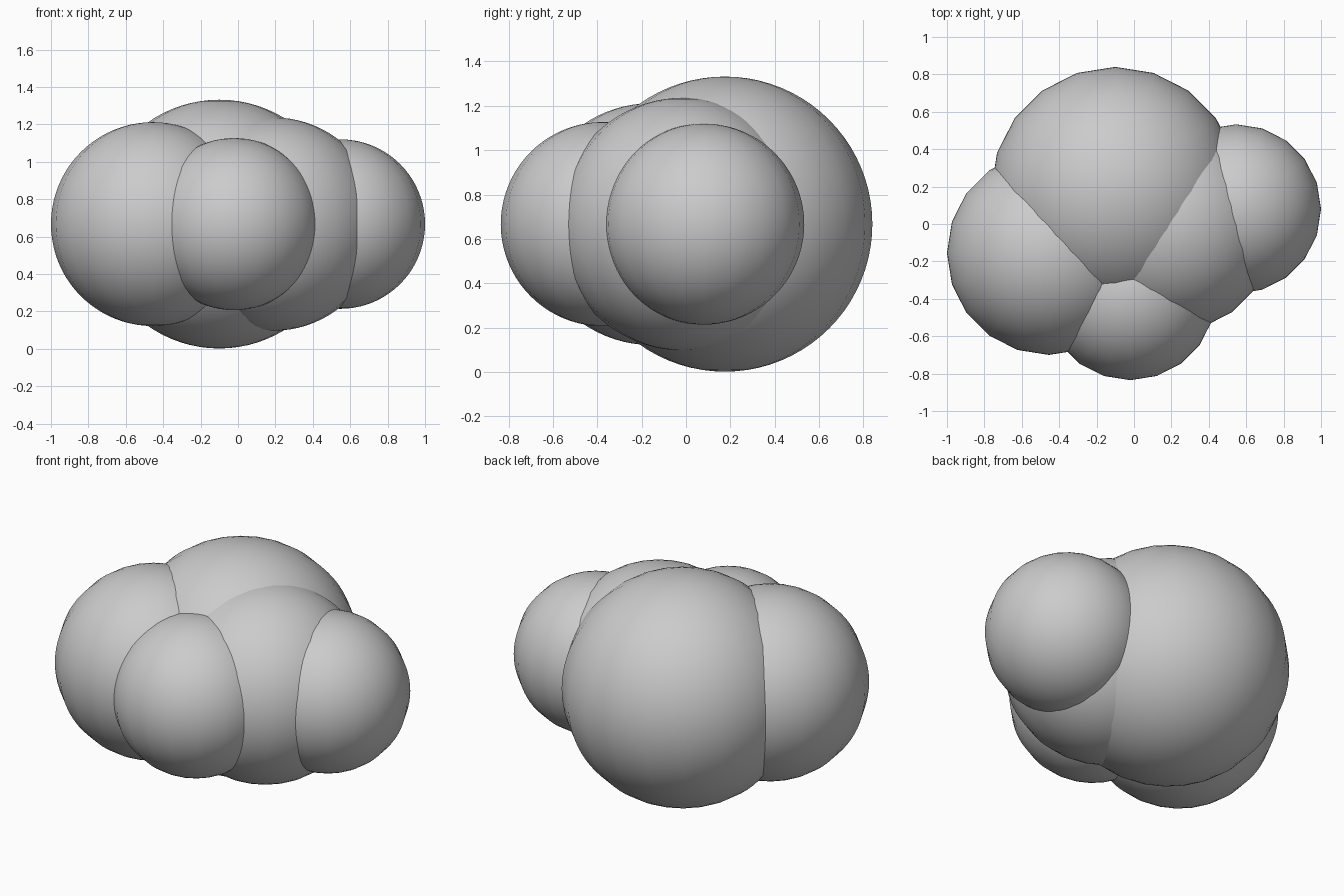
import bpy

if "Cube" in bpy.data.objects:
    bpy.data.objects.remove(bpy.data.objects["Cube"])

# Overlapping puffs, all centred on one level: name, x, y, radius
LEVEL = 0.667
PUFFS = [
    ("back_puff", -0.10, 0.175, 0.665),
    ("left_puff", -0.455, -0.155, 0.545),
    ("middle_puff", 0.19, -0.01, 0.57),
    ("front_puff", -0.02, -0.375, 0.46),
    ("right_puff", 0.547, 0.08, 0.453),
]


def puff(name, x, y, radius):
    bpy.ops.mesh.primitive_uv_sphere_add(
        segments=20, ring_count=40, radius=radius, location=(x, y, LEVEL))
    bpy.context.object.name = name
    bpy.ops.object.shade_smooth()


for p in PUFFS:
    puff(*p)
